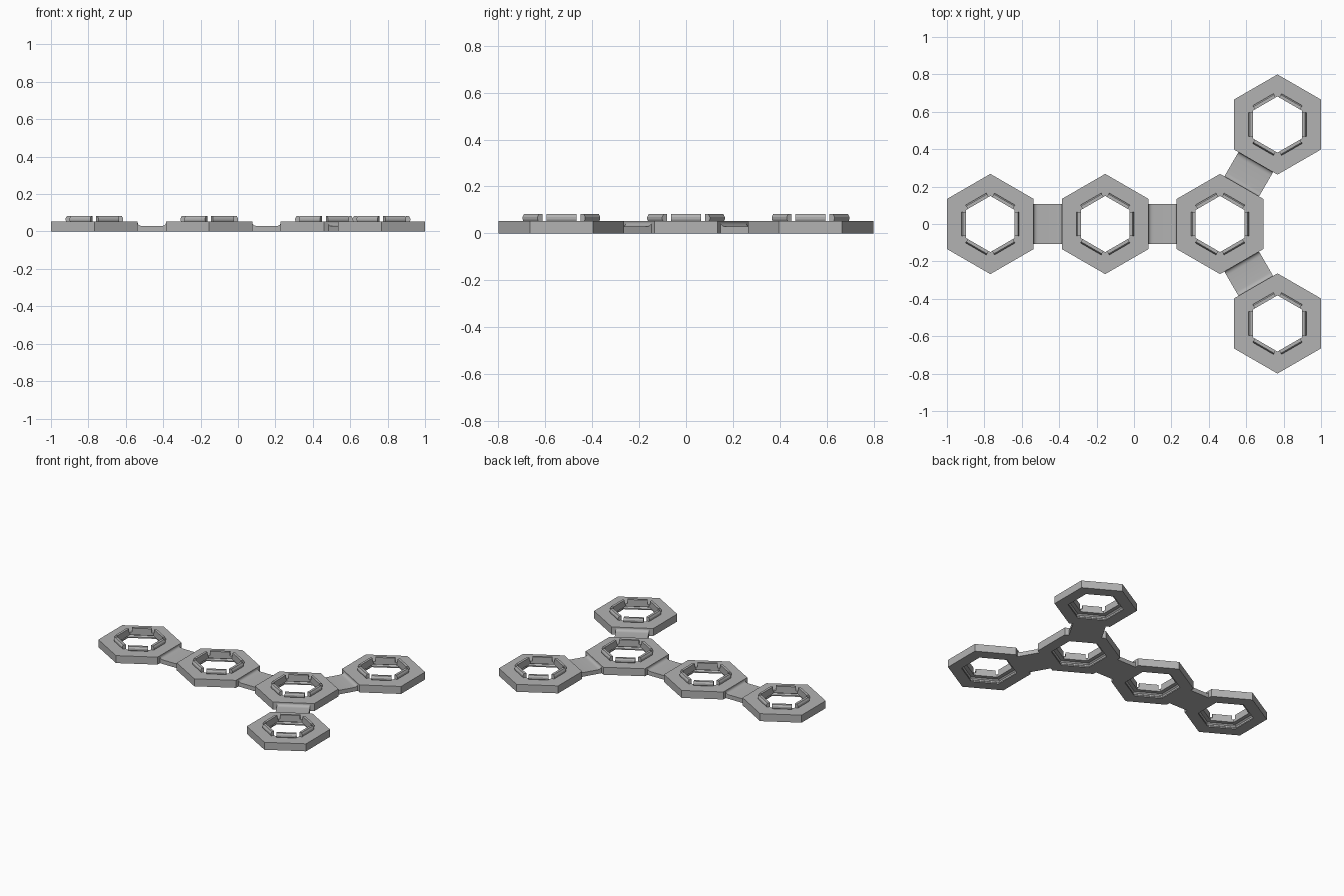
import bpy, bmesh, math
from mathutils import Matrix, Vector

cube = bpy.data.objects.get("Cube")
if cube:
    bpy.data.objects.remove(cube)

grey = bpy.data.materials.new("light_grey")
grey.use_nodes = True
colour = (0.45, 0.45, 0.45, 1)
grey.diffuse_color = colour
grey.node_tree.nodes["Principled BSDF"].inputs["Base Color"].default_value = colour

APOTHEM = 0.232
SPACING = 0.614
COS30 = math.cos(math.pi / 6)


def finish(bm, name, matrix):
    bmesh.ops.recalc_face_normals(bm, faces=bm.faces)
    mesh = bpy.data.meshes.new(name)
    bm.to_mesh(mesh)
    bm.free()
    mesh.materials.append(grey)
    obj = bpy.data.objects.new(name, mesh)
    bpy.context.collection.objects.link(obj)
    obj.matrix_world = matrix
    return obj


def hex_ring(name, profile, matrix):
    """Sweep a closed (apothem, z) profile round six corners."""
    bm = bmesh.new()
    loops = []
    for i in range(6):
        a = math.radians(30 + 60 * i)
        loops.append([bm.verts.new((r / COS30 * math.cos(a), r / COS30 * math.sin(a), z))
                      for r, z in profile])
    n = len(profile)
    for i in range(6):
        p, q = loops[i], loops[(i + 1) % 6]
        for k in range(n):
            m = (k + 1) % n
            bm.faces.new((p[k], q[k], q[m], p[m]))
    return finish(bm, name, matrix)


def extrusion(name, profile, half_width, matrix):
    """Extrude a closed (x, z) profile symmetrically along y."""
    bm = bmesh.new()
    face = bm.faces.new([bm.verts.new((x, -half_width, z)) for x, z in profile])
    ext = bmesh.ops.extrude_face_region(bm, geom=[face])
    verts = [v for v in ext["geom"] if isinstance(v, bmesh.types.BMVert)]
    bmesh.ops.translate(bm, verts=verts, vec=(0, 2 * half_width, 0))
    return finish(bm, name, matrix)


# Ring cross-section: flat plate with a grooved socket underneath
ring_profile = [(APOTHEM, 0), (APOTHEM, 0.053), (0.13, 0.053), (0.13, 0.034),
                (0.156, 0.034), (0.165, 0.026), (0.165, 0.016), (0.156, 0.008), (0.156, 0)]
# Snap tab with a slight outward bulge and chamfered top
tab_profile = [(0.13, 0.05), (0.149, 0.05), (0.154, 0.06), (0.154, 0.07),
               (0.147, 0.082), (0.13, 0.082)]

# Link strip with a concave fillet rising to the plates at both ends
gap = SPACING / 2 - APOTHEM
fillet = [(gap - 0.022 * math.sin(t), 0.048 - 0.018 * math.cos(t))
          for t in [math.pi / 2 * k / 6 for k in range(7)]]
fillet = [(gap - 0.025 * (1 - math.sin(t)), 0.045 - 0.016 * math.cos(t))
          for t in [math.pi / 2 * k / 6 for k in range(7)]]
link_profile = ([(-gap - 0.01, 0), (gap + 0.01, 0), (gap + 0.01, 0.045)] + fillet[::-1]
                + [(-x, z) for x, z in fillet] + [(-gap - 0.01, 0.045)])

# Tile layout: a row of three, then two branches off the last tile
start = -1 + APOTHEM
row = [Vector((start + SPACING * i, 0, 0)) for i in range(3)]
branches = [row[2] + Vector((SPACING / 2, s * SPACING * COS30, 0)) for s in (1, -1)]
tile_names = ["end_tile", "middle_tile", "hub_tile", "left_tile", "right_tile"]

for name, centre in zip(tile_names, row + branches):
    place = Matrix.Translation(centre)
    hex_ring(name, ring_profile, place)
    for i in range(6):
        turn = Matrix.Rotation(math.radians(60 * i), 4, 'Z')
        extrusion(f"{name}_tab_{i + 1}", tab_profile, 0.064, place @ turn)

links = [(row[0], row[1]), (row[1], row[2]), (row[2], branches[0]), (row[2], branches[1])]
for i, (a, b) in enumerate(links):
    d = b - a
    place = Matrix.Translation((a + b) / 2) @ Matrix.Rotation(math.atan2(d.y, d.x), 4, 'Z')
    link = extrusion(f"link_{i + 1}", link_profile, 0.107, place)
    bpy.ops.object.select_all(action='DESELECT')
    link.select_set(True)
    bpy.context.view_layer.objects.active = link
    bpy.ops.object.shade_smooth_by_angle(angle=math.radians(30))
